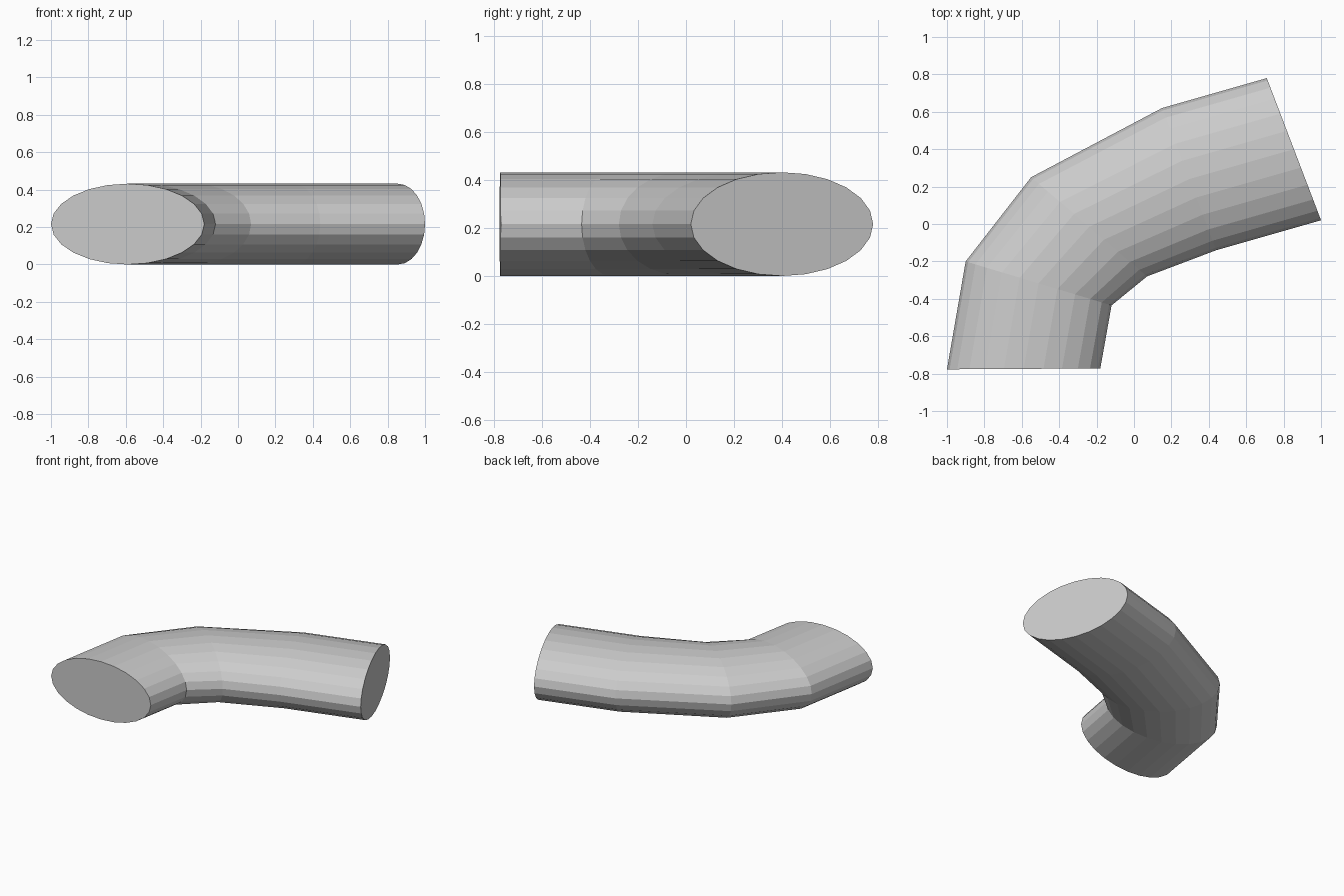
import bpy, bmesh
from math import sin, cos, tau
from mathutils import Vector

if "Cube" in bpy.data.objects:
    bpy.data.objects.remove(bpy.data.objects["Cube"])

SIDES = 24
HALF_HEIGHT = 0.216

# Plan-view stations along the bend: outer edge and inner edge of each ring
stations = [
    ((-1.00, -0.777), (-0.18, -0.772)),
    ((-0.90, -0.20), (-0.12, -0.435)),
    ((-0.55, 0.25), (0.07, -0.28)),
    ((0.15, 0.62), (0.44, -0.14)),
    ((0.71, 0.78), (1.00, 0.02)),
]

bm = bmesh.new()


def ring(outer, inner):
    """Upright elliptical ring spanning the outer and inner edge points."""
    o, i = Vector((*outer, HALF_HEIGHT)), Vector((*inner, HALF_HEIGHT))
    mid, half = (o + i) / 2, (i - o) / 2
    up = Vector((0, 0, HALF_HEIGHT))
    return [bm.verts.new(mid + half * cos(tau * k / SIDES) + up * sin(tau * k / SIDES))
            for k in range(SIDES)]


# Tube walls between neighbouring rings, then flat end caps
rings = [ring(o, i) for o, i in stations]
for a, b in zip(rings, rings[1:]):
    for k in range(SIDES):
        n = (k + 1) % SIDES
        bm.faces.new((a[k], a[n], b[n], b[k]))
bm.faces.new(rings[0])
bm.faces.new(rings[-1])
bmesh.ops.recalc_face_normals(bm, faces=bm.faces)

mesh = bpy.data.meshes.new("bent_pipe")
bm.to_mesh(mesh)
bm.free()
bpy.context.collection.objects.link(bpy.data.objects.new("bent_pipe", mesh))
